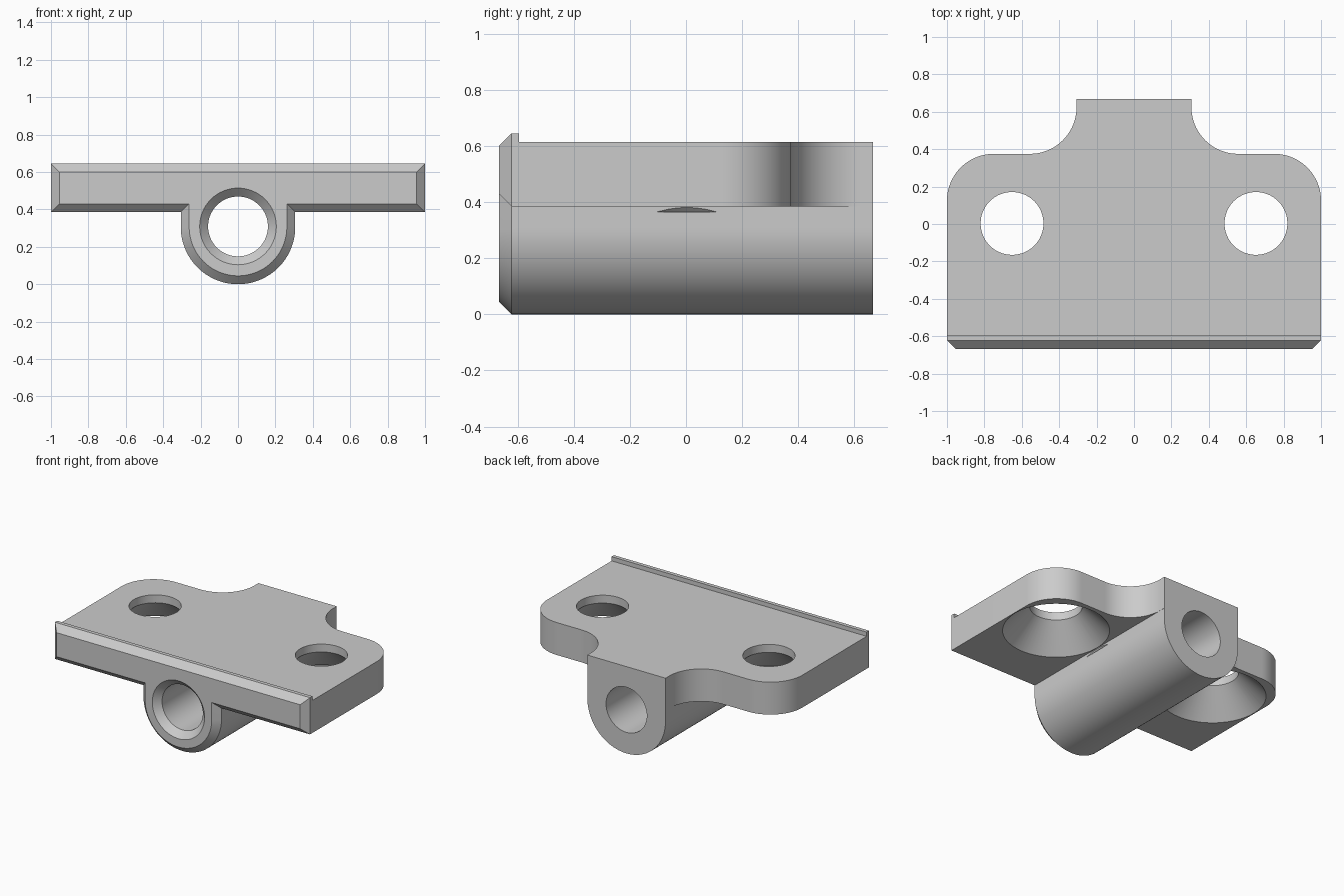
import bpy, bmesh
from math import sin, cos, pi, radians
from mathutils import Matrix, Vector

if "Cube" in bpy.data.objects:
    bpy.data.objects.remove(bpy.data.objects["Cube"], do_unlink=True)

# Main dimensions
W, L = 1.0, 0.667              # half width, half length
LOW, TOP, LIP = 0.385, 0.615, 0.645
R, BORE, CH = 0.306, 0.16, 0.045
SEG = 64

grey = bpy.data.materials.new("plain grey")
grey.use_nodes = True
colour = (0.6, 0.6, 0.6, 1)
grey.diffuse_color = colour
grey.node_tree.nodes["Principled BSDF"].inputs["Base Color"].default_value = colour


def arc(cx, cy, r, a0, a1, n):
    steps = [radians(a0 + (a1 - a0) * i / n) for i in range(n + 1)]
    return [(cx + r * cos(a), cy + r * sin(a)) for a in steps]


def loft(name, rings):
    """Join equal-length closed rings of points and cap both ends."""
    bm = bmesh.new()
    rows = [[bm.verts.new(p) for p in ring] for ring in rings]
    for a, b in zip(rows, rows[1:]):
        for i in range(len(a)):
            j = (i + 1) % len(a)
            bm.faces.new((a[i], a[j], b[j], b[i]))
    bm.faces.new(rows[0][::-1])
    bm.faces.new(rows[-1])
    bmesh.ops.recalc_face_normals(bm, faces=bm.faces)
    mesh = bpy.data.meshes.new(name)
    bm.to_mesh(mesh)
    bm.free()
    mesh.materials.append(grey)
    ob = bpy.data.objects.new(name, mesh)
    bpy.context.collection.objects.link(ob)
    return ob


def lathe(name, profile, matrix):
    """Round cutter from (radius, height) pairs."""
    return loft(name, [[matrix @ Vector((x, y, h)) for x, y in arc(0, 0, r, 0, 360, SEG)[:-1]]
                       for r, h in profile])


def section(d):
    """Plate and barrel cross-section, inset by d."""
    pts = [(W - d, LOW + d), (W - d, LIP - d), (d - W, LIP - d), (d - W, LOW + d), (d - R, LOW + d)]
    return pts + arc(0, R, R - d, 180, 360, SEG) + [(R - d, LOW + d)]


# Plate with barrel, chamfered at the front
body = loft("mounting_plate_with_barrel",
            [[(x, y, z) for x, z in section(d)] for y, d in ((-L, CH), (CH - L, 0), (L, 0))])

# Step behind the front lip
box = [(-1.2, -0.595), (1.2, -0.595), (1.2, 1), (-1.2, 1)]
cutters = [loft("lip_step_cutter", [[(x, y, z) for x, y in box] for z in (TOP, 1)])]

for side, s in (("left", 1), ("right", -1)):
    # Rounded rear corner and concave fillet into the barrel
    rad, back = 0.25, 0.375
    edge = arc(W - rad, back - rad, rad, 0, 90, 20)
    edge += arc(R + 0.001 + rad, back + rad, rad, 270, 180, 20)
    edge += [(R + 0.001, 1), (1.2, 1), (1.2, back - rad)]
    cutters.append(loft(side + "_corner_cutter",
                        [[(s * x, y, z) for x, y in edge] for z in (0.2, 0.8)]))
    # Screw hole, countersunk from below
    hole, sink = 0.168, 0.342
    cutters.append(lathe(side + "_screw_cutter",
                         [(sink + 0.02, LOW - 0.02), (hole, LOW + sink - hole), (hole, 0.8)],
                         Matrix.Translation((s * 0.652, 0.003, 0))))

# Barrel bore with chamfered mouth
cutters.append(lathe("bore_cutter",
                     [(BORE + CH + 0.02, -L - 0.02), (BORE, CH - L), (BORE, 1)],
                     Matrix.Translation((0, 0, 0.309)) @ Matrix.Rotation(-pi / 2, 4, "X")))

bpy.ops.object.select_all(action="DESELECT")
body.select_set(True)
bpy.context.view_layer.objects.active = body
for c in cutters:
    mod = body.modifiers.new(c.name, "BOOLEAN")
    mod.operation = "DIFFERENCE"
    mod.solver = "EXACT"
    mod.object = c
    bpy.ops.object.modifier_apply(modifier=mod.name)
    bpy.data.objects.remove(c, do_unlink=True)
bpy.ops.object.shade_smooth_by_angle(angle=radians(25))
